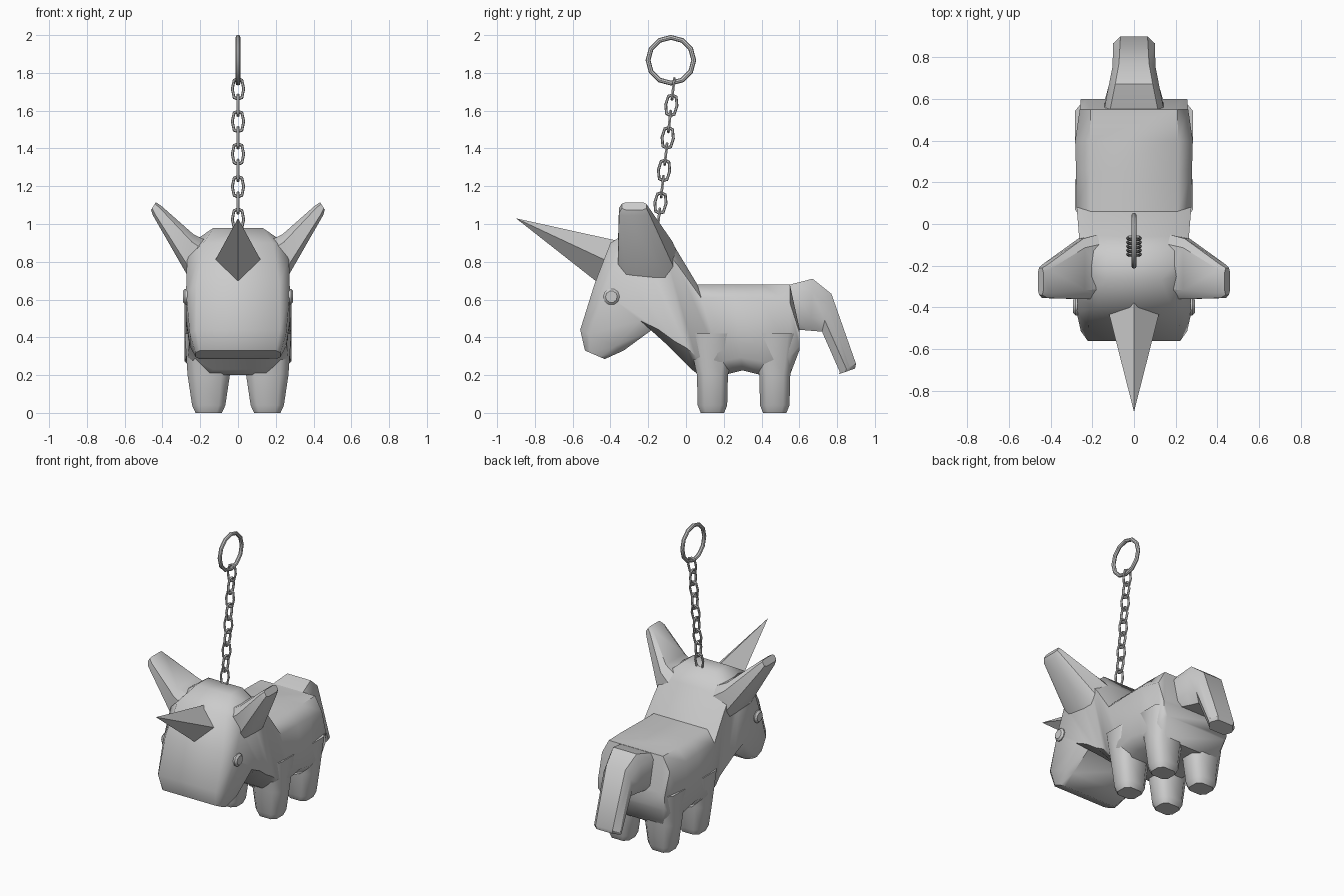
import bpy, bmesh, math
from mathutils import Vector as V, Matrix

if "Cube" in bpy.data.objects:
    bpy.data.objects.remove(bpy.data.objects["Cube"])


def finish(obj, angle=35):
    bpy.ops.object.select_all(action='DESELECT')
    obj.select_set(True)
    bpy.context.view_layer.objects.active = obj
    bpy.ops.object.shade_smooth_by_angle(angle=math.radians(angle))
    return obj


def ring(top, bottom, side, a=0.7, c=0.2):
    """Chamfered rectangle spanned by top, bottom and a half-width vector."""
    t, b, s = V(top), V(bottom), V(side)
    shape = [(a, 1), (1, 1 - c), (1, c), (a, 0), (-a, 0), (-1, c), (-1, 1 - c), (-a, 1)]
    return [b + (t - b) * v + s * u for u, v in shape]


def loft(name, rings, angle=35):
    bm = bmesh.new()
    rows = [[bm.verts.new(p) for p in r] for r in rings]
    for r0, r1 in zip(rows, rows[1:]):
        n = len(r0)
        for i in range(n):
            bm.faces.new((r0[i], r0[(i + 1) % n], r1[(i + 1) % n], r1[i]))
    bm.faces.new(rows[0])
    bm.faces.new(rows[-1])
    bmesh.ops.recalc_face_normals(bm, faces=bm.faces)
    me = bpy.data.meshes.new(name)
    bm.to_mesh(me)
    bm.free()
    obj = bpy.data.objects.new(name, me)
    bpy.context.collection.objects.link(obj)
    return finish(obj, angle)


def spine(name, stations, angle=35):
    """Stations: top y,z / bottom y,z / half width / flat share / chamfer."""
    return loft(name, [ring((0, ty, tz), (0, by, bz), (w, 0, 0), a, c)
                       for ty, tz, by, bz, w, a, c in stations], angle)


# Head, neck and body in one sweep from snout to rump
spine("body", [
    (-0.535, 0.33, -0.43, 0.285, 0.225, 0.9, 0.25),
    (-0.56, 0.44, -0.33, 0.33, 0.255, 0.87, 0.2),
    (-0.485, 0.68, -0.18, 0.44, 0.275, 0.8, 0.2),
    (-0.40, 0.90, -0.10, 0.36, 0.27, 0.68, 0.15),
    (-0.27, 0.98, -0.03, 0.29, 0.26, 0.5, 0.13),
    (-0.14, 0.98, 0.03, 0.23, 0.26, 0.5, 0.15),
    (-0.06, 0.88, 0.07, 0.20, 0.265, 0.6, 0.15),
    (0.06, 0.68, 0.20, 0.20, 0.275, 0.75, 0.15),
    (0.25, 0.68, 0.30, 0.225, 0.278, 0.75, 0.15),
    (0.40, 0.68, 0.40, 0.20, 0.282, 0.75, 0.15),
    (0.55, 0.68, 0.55, 0.20, 0.26, 0.8, 0.2),
    (0.60, 0.45, 0.60, 0.33, 0.255, 0.9, 0.2),
], 50)

# Tail
spine("tail", [
    (0.50, 0.66, 0.53, 0.45, 0.145, 0.8, 0.15),
    (0.56, 0.682, 0.60, 0.44, 0.14, 0.8, 0.15),
    (0.67, 0.71, 0.66, 0.435, 0.12, 0.75, 0.25),
    (0.77, 0.63, 0.72, 0.43, 0.103, 0.7, 0.3),
    (0.90, 0.26, 0.815, 0.215, 0.10, 0.65, 0.4),
    (0.895, 0.235, 0.81, 0.205, 0.09, 0.65, 0.4),
])

# Legs
for y, end in ((0.14, "front"), (0.47, "rear")):
    for s, side in ((1, "right"), (-1, "left")):
        loft(f"{end}_leg_{side}",
             [ring((s * cx, y + hy, z), (s * cx, y - hy, z), (hx, 0, 0), 0.6, 0.22)
              for z, cx, hx, hy in ((0, 0.155, 0.07, 0.062), (0.04, 0.155, 0.088, 0.078),
                                    (0.2, 0.155, 0.112, 0.082), (0.42, 0.165, 0.117, 0.13))], 50)

# Ears and eyes
for s, side in ((1, "right"), (-1, "left")):
    loft(f"ear_{side}", [
        ring((s * 0.12, -0.20, 0.89), (s * 0.18, -0.20, 0.60), (0, 0.16, 0)),
        ring((s * 0.235, -0.215, 0.945), (s * 0.275, -0.215, 0.74), (0, 0.145, 0)),
        ring((s * 0.405, -0.275, 1.095), (s * 0.45, -0.275, 1.045), (0, 0.08, 0)),
        ring((s * 0.435, -0.275, 1.115), (s * 0.46, -0.275, 1.075), (0, 0.065, 0)),
    ], 40)
    discs = []
    for x, r in ((0.22, 0.044), (0.28, 0.044), (0.292, 0.031)):
        discs.append([V((s * x, -0.395 + r * math.cos(k * math.pi / 5),
                         0.615 + r * math.sin(k * math.pi / 5))) for k in range(10)])
    loft(f"eye_{side}", discs, 40)

# Four-sided horn
tip = V((0, -0.90, 1.03))
base = [V((0, -0.38, 0.915)), V((0.12, -0.43, 0.81)), V((0, -0.48, 0.70)), V((-0.12, -0.43, 0.81))]
loft("horn", [[p + (p - tip) * 0.08 for p in base],
              [tip + (p - tip) * 0.004 for p in base]], 80)


# Key ring, in the side plane
bpy.ops.mesh.primitive_torus_add(major_segments=12, minor_segments=8, major_radius=0.121,
                                 minor_radius=0.013, location=(0, -0.08, 1.867),
                                 rotation=(0, math.pi / 2, 0))
key_ring = bpy.context.object
key_ring.name = "key_ring"
finish(key_ring)

# Chain of alternating elongated links
start, end = V((0, -0.068, 1.715)), V((0, -0.145, 1.025))
axis = (start - end).normalized()
across = V((1, 0, 0))
normal = across.cross(axis)
for i in range(9):
    bpy.ops.mesh.primitive_torus_add(major_segments=8, minor_segments=6,
                                     major_radius=0.03, minor_radius=0.008)
    link = bpy.context.object
    link.name = f"chain_link_{i + 1}"
    for v in link.data.vertices:
        v.co.x += max(-1, min(1, v.co.x / 0.018)) * 0.025
    u, w = (across, normal) if i % 2 == 0 else (normal, across)
    m = Matrix((axis, u, u.cross(axis) * -1)).transposed().to_4x4()
    m.translation = start.lerp(end, i / 8)
    link.matrix_world = m
    finish(link)
